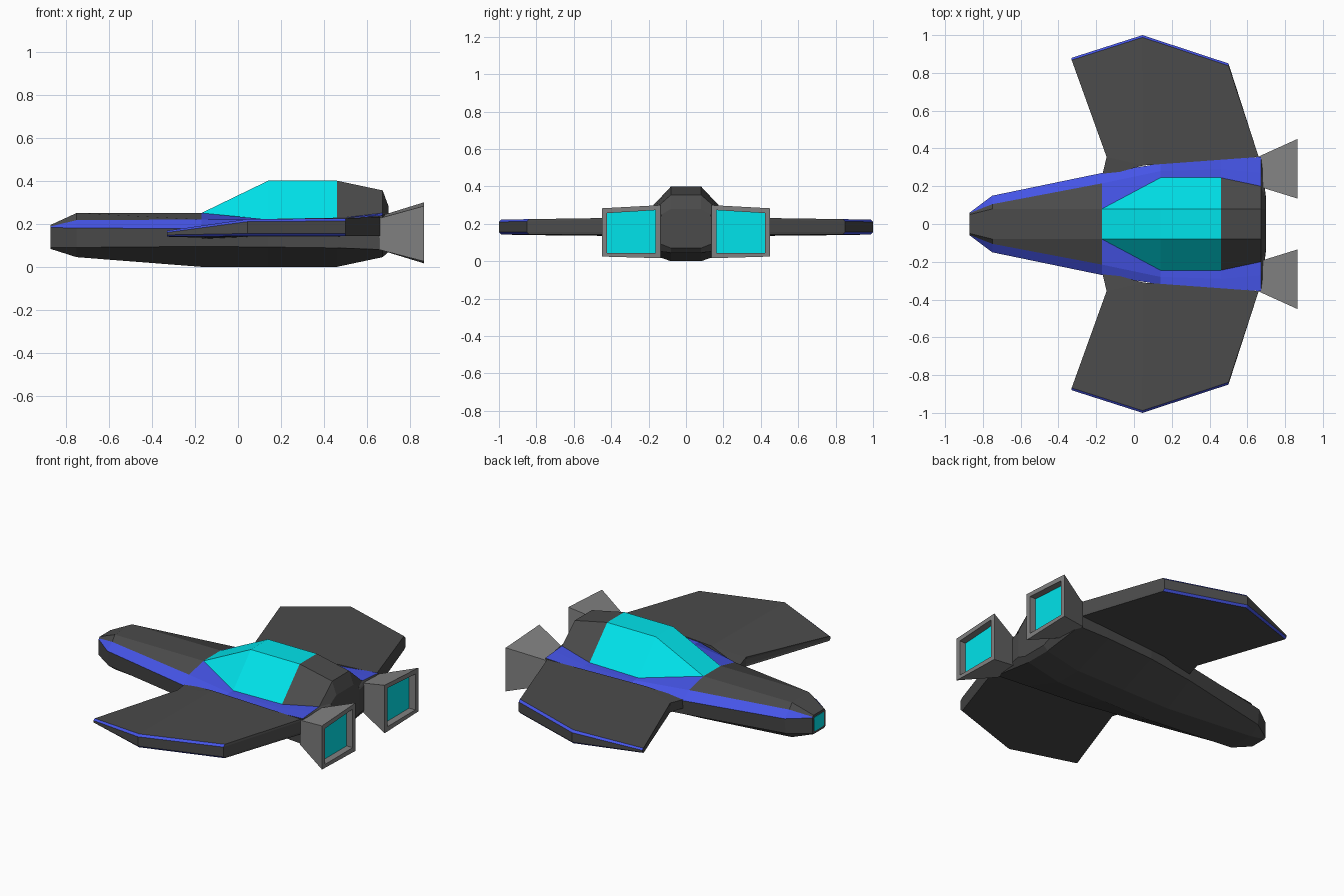
import bpy, bmesh

if "Cube" in bpy.data.objects:
    bpy.data.objects.remove(bpy.data.objects["Cube"])


def material(name, rgb):
    m = bpy.data.materials.new(name)
    m.diffuse_color = (*rgb, 1)
    m.use_nodes = True
    m.node_tree.nodes["Principled BSDF"].inputs["Base Color"].default_value = m.diffuse_color
    return m


DARK = material("dark_hull", (0.07, 0.07, 0.07))
BLUE = material("blue_trim", (0.06, 0.09, 0.80))
CYAN = material("cyan_glass", (0.0, 0.77, 0.83))
GREY = material("engine_grey", (0.22, 0.22, 0.22))
MATS = [DARK, BLUE, CYAN, GREY]
D, B, C, G = range(4)


def loft(name, rings, pick, closed=True, caps=(D, D), cap_split=None):
    """Skin equal-length rings; pick(section, strip) gives the material slot."""
    bm = bmesh.new()
    vs = [[bm.verts.new(p) for p in r] for r in rings]
    n = len(rings[0])
    for i in range(len(rings) - 1):
        for j in range(n if closed else n - 1):
            k = (j + 1) % n
            f = bm.faces.new((vs[i][j], vs[i][k], vs[i + 1][k], vs[i + 1][j]))
            f.material_index = pick(i, j)
    for ring, slot in zip((vs[0], vs[-1]), caps):
        for idx in cap_split or [range(n)]:
            bm.faces.new([ring[q] for q in idx]).material_index = slot
    bmesh.ops.remove_doubles(bm, verts=bm.verts, dist=0.0005)
    bmesh.ops.recalc_face_normals(bm, faces=bm.faces)
    if not closed:  # drop nothing, just make sure the half shell faces outward
        if sum(f.normal.y * f.calc_area() for f in bm.faces) < 0:
            bmesh.ops.reverse_faces(bm, faces=bm.faces)
    me = bpy.data.meshes.new(name)
    bm.to_mesh(me)
    bm.free()
    for m in MATS:
        me.materials.append(m)
    ob = bpy.data.objects.new(name, me)
    bpy.context.collection.objects.link(ob)
    mod = ob.modifiers.new("mirror", 'MIRROR')
    mod.use_axis = (False, True, False)
    return ob


# Fuselage half: top, canopy base, shoulder, side, lower side, bottom per station
stations = [
    (-0.87, (.05, .195), (.05, .195), (.058, .188), (.06, .183), (.06, .09), (.05, .083)),
    (-0.75, (.08, .25), (.08, .25), (.105, .217), (.15, .18), (.14, .09), (.08, .045)),
    (-0.17, (.08, .25), (.08, .25), (.215, .22), (.27, .178), (.26, .095), (.08, 0)),
    (0.14, (.08, .40), (.245, .22), (.28, .22), (.32, .218), (.31, .092), (.08, 0)),
    (0.46, (.08, .40), (.245, .225), (.29, .225), (.342, .222), (.335, .088), (.08, 0)),
    (0.672, (.08, .355), (.20, .25), (.27, .245), (.355, .238), (.345, .08), (.08, .045)),
    (0.70, (.08, .28), (.13, .25), (.13, .24), (.13, .23), (.13, .09), (.08, .07)),
]
hull_rings = []
for x, *pts in stations:
    pts = [(0, pts[0][1])] + pts + [(0, pts[-1][1])]
    hull_rings.append([(x, y, z) for y, z in pts])


def hull_slot(i, j):
    if j < 2:
        return C if i in (2, 3) else D
    if j == 2:
        return B if 2 <= i <= 4 else D
    return B if j == 3 and i <= 4 else D


loft("fuselage", hull_rings, hull_slot, closed=False)

# Nose light
light = [(0, .18), (.042, .18), (.046, .17), (.046, .105), (.04, .098), (0, .098)]
loft("nose_light", [[(x, y, z) for y, z in light] for x in (-0.86, -0.872)],
     lambda i, j: C, closed=False, caps=(C, C))

# Wings: outline x, y, bottom z, top z, with a bevelled blue tip
outline = [(-.17, .25, .13, .18), (-.145, .355, .135, .19), (-.33, .88, .14, .168),
           (.045, 1.0, .143, .222), (.50, .85, .143, .225), (.66, .355, .143, .232),
           (.05, .31, .14, .221)]
wing_rings = []
for level in range(4):
    ring = []
    for k, (x, y, lo, hi) in enumerate(outline):
        bevel = min(.012, (hi - lo) * .3)
        z = (lo, lo + bevel, hi - bevel, hi)[level]
        if k in (2, 3, 4) and level in (0, 3):
            y -= .012
        ring.append((x, y, z))
    wing_rings.append(ring)
loft("wing", wing_rings, lambda i, j: B if j in (2, 3) and i != 1 else D,
     cap_split=[(0, 1, 6), (1, 2, 3, 6), (6, 3, 4, 5)])

# Engine bells: flared box, rim, recessed glowing panel
engine_rings = [
    [(.655, .20, .08), (.655, .355, .08), (.655, .355, .225), (.655, .20, .235)],
    [(.865, .135, .016), (.865, .45, .025), (.865, .45, .283), (.865, .135, .30)],
    [(.865, .163, .045), (.865, .422, .045), (.865, .422, .257), (.865, .163, .273)],
    [(.825, .163, .045), (.825, .422, .045), (.825, .422, .257), (.825, .163, .273)],
]
loft("engine", engine_rings, lambda i, j: G, caps=(G, C))
